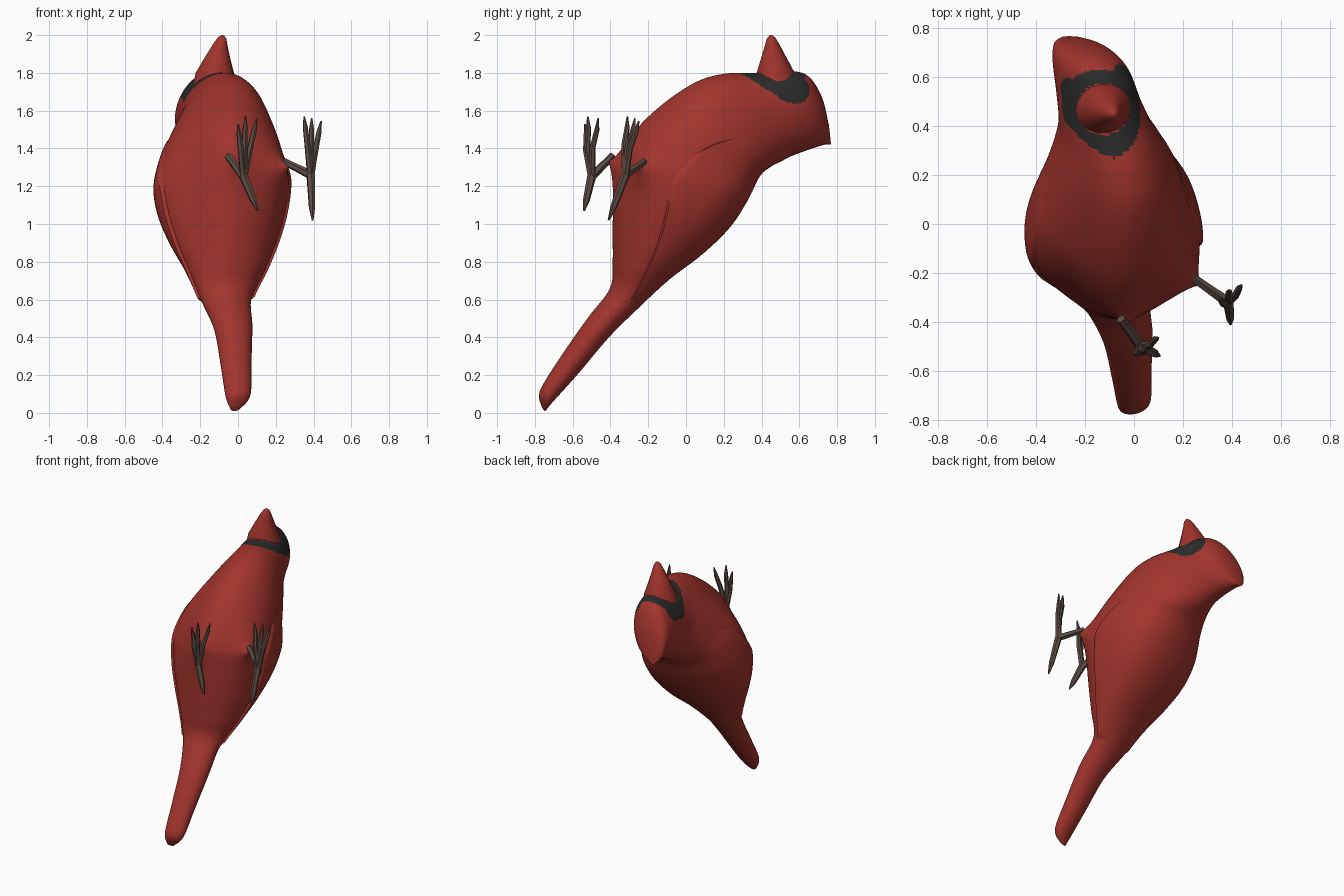
import bpy, bmesh, math
from mathutils import Vector

if "Cube" in bpy.data.objects:
    bpy.data.objects.remove(bpy.data.objects["Cube"])


def material(name, rgb):
    m = bpy.data.materials.new(name)
    m.use_nodes = True
    m.diffuse_color = (*rgb, 1)
    m.node_tree.nodes["Principled BSDF"].inputs["Base Color"].default_value = (*rgb, 1)
    return m


RED = material("feather red", (0.36, 0.034, 0.026))
BLACK = material("mask black", (0.025, 0.025, 0.025))
BROWN = material("leg brown", (0.11, 0.072, 0.06))

# Sections from tail tip to crest: belly y, z, back y, z, centre x, half width
SECTIONS = [
    (-.765, .04, -.745, .01, -.015, .025),
    (-.77, .12, -.70, .065, 0, .065),
    (-.66, .30, -.57, .21, -.01, .08),
    (-.52, .50, -.41, .40, -.025, .10),
    (-.40, .66, -.27, .54, -.06, .13),
    (-.385, .80, -.10, .70, -.06, .20),
    (-.385, .95, .08, .84, -.07, .27),
    (-.38, 1.12, .22, .98, -.08, .325),
    (-.36, 1.30, .31, 1.12, -.085, .345),
    (-.27, 1.49, .38, 1.25, -.09, .31),
    (-.13, 1.63, .44, 1.30, -.09, .27),
    (.05, 1.75, .50, 1.33, -.095, .225),
    (.20, 1.795, .56, 1.36, -.11, .19),
    (.36, 1.80, .64, 1.39, -.14, .17),
    (.55, 1.81, .70, 1.41, -.172, .153),
    (.65, 1.78, .735, 1.42, -.20, .128),
    (.72, 1.67, .757, 1.42, -.23, .09),
    (.757, 1.52, .768, 1.42, -.255, .04),
]

# Each leg: knee, gap from knee to the round flank, foot hub, toe tips, hind toe tip
LEGS = {
    "left": ((.285, -.25, 1.31), .09, (.385, -.32, 1.26),
             [(.35, -.31, 1.57), (.39, -.27, 1.56), (.44, -.25, 1.545)], (.395, -.41, 1.02)),
    "right": ((-.03, -.42, 1.33), .06, (.03, -.50, 1.25),
              [(0, -.535, 1.53), (.04, -.52, 1.57), (.10, -.465, 1.56)], (.105, -.54, 1.07)),
}


def section(t):
    """Smoothly interpolated section at position t along the bird."""
    last = len(SECTIONS) - 1
    i = min(int(t), last - 1)
    f = t - i
    p = [SECTIONS[max(0, min(last, i + k))] for k in (-1, 0, 1, 2)]
    return [b + .5 * f * (c - a + f * (2*a - 5*b + 4*c - d + f * (3 * (b - c) + d - a)))
            for a, b, c, d in zip(*p)]


def skin(t, angle, lift=0):
    """Point on the skin; angle 0 is the belly, a quarter turn is +x."""
    by, bz, ky, kz, cx, hw = section(t)
    trunk = max(0, 1 - abs(t - 8) / 5)
    depth = Vector((0, by - ky, bz - kz)) / 2
    depth.x = .2 * depth.length
    side = Vector((hw, .2 * hw * max(0, min(1, (13 - t) / 3)), 0))
    out = depth * math.cos(angle) + side * math.sin(angle)
    # Full shoulders behind, and a more angular right breast
    diagonal = trunk * math.sin(2 * angle) ** 2
    if math.cos(angle) < 0:
        out *= 1 + (.09 if math.sin(angle) > 0 else .02) * diagonal
    elif math.sin(angle) < 0:
        out *= 1 - .16 * diagonal
    p = Vector((cx, (by + ky) / 2, (bz + kz) / 2)) + out + out.normalized() * lift
    # Thighs drawn out of the belly towards the knees
    for knee, gap, *_ in LEGS.values():
        pull = Vector(knee) - p
        p += pull * min(.93, math.exp((gap - pull.length) / .075))
    return p


def loft(name, rings, mats, closed=True, rule=None, smooth=True):
    bm = bmesh.new()
    rows = [[bm.verts.new(p) for p in r] for r in rings]
    n = len(rows[0])
    for a, b in zip(rows, rows[1:]):
        for j in range(n if closed else n - 1):
            k = (j + 1) % n
            bm.faces.new((a[j], a[k], b[k], b[j]))
    if closed:
        bm.faces.new(rows[0][::-1])
        bm.faces.new(rows[-1])
    bmesh.ops.recalc_face_normals(bm, faces=bm.faces)
    if rule:
        for f in bm.faces:
            f.material_index = rule(f.calc_center_median())
    mesh = bpy.data.meshes.new(name)
    bm.to_mesh(mesh)
    bm.free()
    ob = bpy.data.objects.new(name, mesh)
    bpy.context.collection.objects.link(ob)
    for m in mats:
        mesh.materials.append(m)
    if smooth:
        bpy.ops.object.select_all(action="DESELECT")
        ob.select_set(True)
        bpy.context.view_layer.objects.active = ob
        bpy.ops.object.shade_smooth_by_angle(angle=math.radians(50))
    return ob


def tube(name, points, radii, mat, sides=6, smooth=False):
    """Tapered round limb through the points."""
    pts = [Vector(p) for p in points]
    rings = []
    for i, (p, r) in enumerate(zip(pts, radii)):
        d = (pts[min(i + 1, len(pts) - 1)] - pts[max(i - 1, 0)]).normalized()
        u = d.cross(Vector((.3, 1, .1))).normalized()
        v = d.cross(u)
        rings.append([p + r * (u * math.cos(a) + v * math.sin(a))
                      for a in (math.tau * j / sides for j in range(sides))])
    return loft(name, rings, [mat], smooth=smooth)


# Face mask: ring around the beak, narrowing to the chin, with two eye patches
def mask_rule(c):
    chin = c.y < .45
    mid = -.135 + (.3 * (.45 - c.y) if chin else 0)
    power = 1.5 if chin else 2.5
    outer = (abs(c.x - mid) / .16) ** power + (abs(c.y - .45) / .18) ** power < 1
    inner = math.hypot((c.x + .125) / .108, (c.y - .47) / .105) < 1 and c.z > 1.7
    left_eye = c.x > -.1 and math.hypot(c.y - .58, c.z - 1.71) < .075
    right_eye = c.x < -.22 and math.hypot(c.y - .53, c.z - 1.73) < .068
    return int(c.z > 1.64 and not inner and (outer or left_eye or right_eye))


# Body, tail and head in one skin
STEPS, SIDES = 12, 128
end = len(SECTIONS) - 1
loft("body", [[skin(i / STEPS, math.tau * j / SIDES) for j in range(SIDES)]
              for i in range(end * STEPS + 1)], [RED, BLACK], rule=mask_rule)

# Folded wings: a raised leading edge that melts into the back and shoulder
for name, s in (("left_wing", 1), ("right_wing", -1)):
    rows, cols = 40, 24
    grid = []
    for i in range(rows + 1):
        u = i / rows
        spread = math.sin(math.pi * min(1, .08 + u * .88)) ** .6
        row = []
        for j in range(cols + 1):
            v = j / cols
            angle = math.pi * (.66 + (v - .5) * .5 * spread)
            lift = .02 * (1 - v) * min(1, 2.5 * (1 - u)) - .003
            row.append(skin(4 + 6.6 * u, s * angle, -.012 if i == 0 or j == 0 else lift))
        grid.append(row)
    loft(name, grid, [RED], closed=False)

# Beak: slightly convex cone flaring into the face
tube("beak", [(-.125, .475, 1.70), (-.12, .472, 1.79), (-.105, .462, 1.88),
              (-.092, .455, 1.95), (-.083, .45, 1.985), (-.08, .45, 2)],
     [.12, .105, .067, .038, .022, .006], RED, 16, True)

# Legs and feet
for name, (knee, gap, hub, toes, hind) in LEGS.items():
    knee, hub, hind = map(Vector, (knee, hub, hind))
    tube(name + "_leg", [knee + (knee - hub) * .4, knee, hub], [.02, .02, .024], BROWN)
    for k, tip in enumerate(toes):
        tip = Vector(tip)
        bend = hub.lerp(tip, .5) + Vector((0, -.012, 0))
        tube(f"{name}_toe_{k + 1}", [hub, bend, hub.lerp(tip, .8), tip],
             [.02, .016, .014, .004], BROWN)
    tube(name + "_hind_toe", [hub, hub.lerp(hind, .7), hind], [.024, .018, .005], BROWN)
